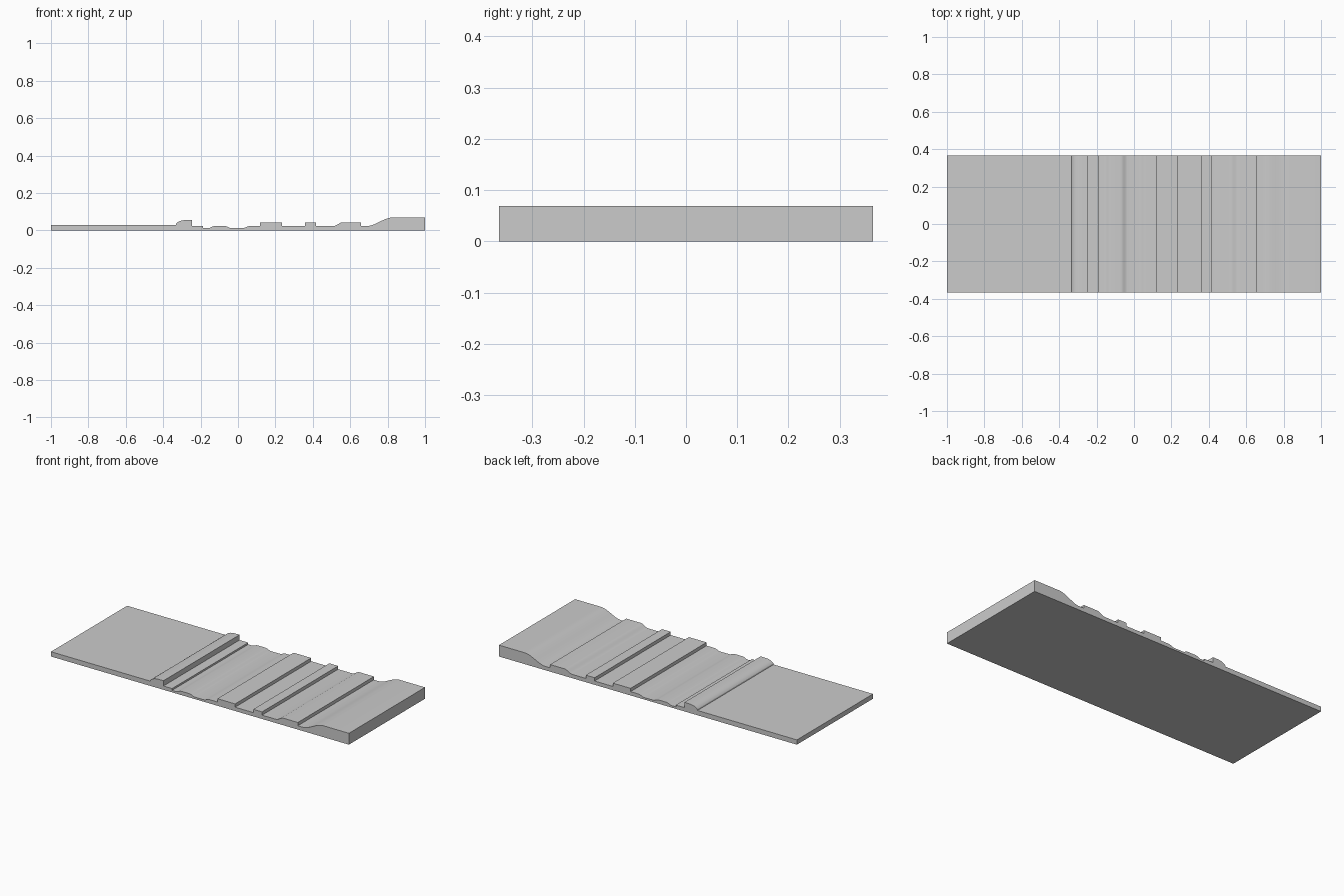
import bpy, bmesh, math

if "Cube" in bpy.data.objects:
    bpy.data.objects.remove(bpy.data.objects["Cube"])

HALF_W = 0.365
profile = [(-1.0, 0.0), (-1.0, 0.029)]


def line(*pts):
    profile.extend(pts)


def ease(x1, z1, n=8):
    """S-shaped ramp from the last profile point."""
    x0, z0 = profile[-1]
    for i in range(1, n + 1):
        t = i / n
        profile.append((x0 + (x1 - x0) * t, z0 + (z1 - z0) * (1 - math.cos(math.pi * t)) / 2))


def crest(x1, z1, n=6):
    """Quarter-round rise from the last profile point."""
    x0, z0 = profile[-1]
    for i in range(1, n + 1):
        a = math.pi / 2 * i / n
        profile.append((x0 + (x1 - x0) * (1 - math.cos(a)), z0 + (z1 - z0) * math.sin(a)))


# Flat run and rounded ridge
line((-0.333, 0.029))
crest(-0.275, 0.055)
line((-0.245, 0.055), (-0.245, 0.023))
# Shallow hollows
line((-0.187, 0.023), (-0.187, 0.012), (-0.16, 0.012))
ease(-0.125, 0.023)
line((-0.07, 0.023))
ease(-0.035, 0.012)
line((0.025, 0.012))
ease(0.065, 0.023)
# Square blocks
for a, b in ((0.117, 0.236), (0.358, 0.417)):
    line((a, 0.023), (a, 0.043), (b, 0.043), (b, 0.023))
# Ramped block
line((0.51, 0.023))
ease(0.56, 0.043)
line((0.657, 0.043), (0.657, 0.023), (0.685, 0.023))
# Rise to the end plateau
ease(0.83, 0.069, 14)
line((1.0, 0.069), (1.0, 0.0))

# Extrude the profile across the width
bm = bmesh.new()
face = bm.faces.new([bm.verts.new((x, -HALF_W, z)) for x, z in profile])
ext = bmesh.ops.extrude_face_region(bm, geom=[face])
verts = [g for g in ext["geom"] if isinstance(g, bmesh.types.BMVert)]
bmesh.ops.translate(bm, verts=verts, vec=(0, 2 * HALF_W, 0))
bmesh.ops.recalc_face_normals(bm, faces=bm.faces)

mesh = bpy.data.meshes.new("terrain_strip")
bm.to_mesh(mesh)
bm.free()
strip = bpy.data.objects.new("terrain_strip", mesh)
bpy.context.collection.objects.link(strip)
bpy.context.view_layer.objects.active = strip
strip.select_set(True)
bpy.ops.object.shade_smooth_by_angle(angle=math.radians(25))
